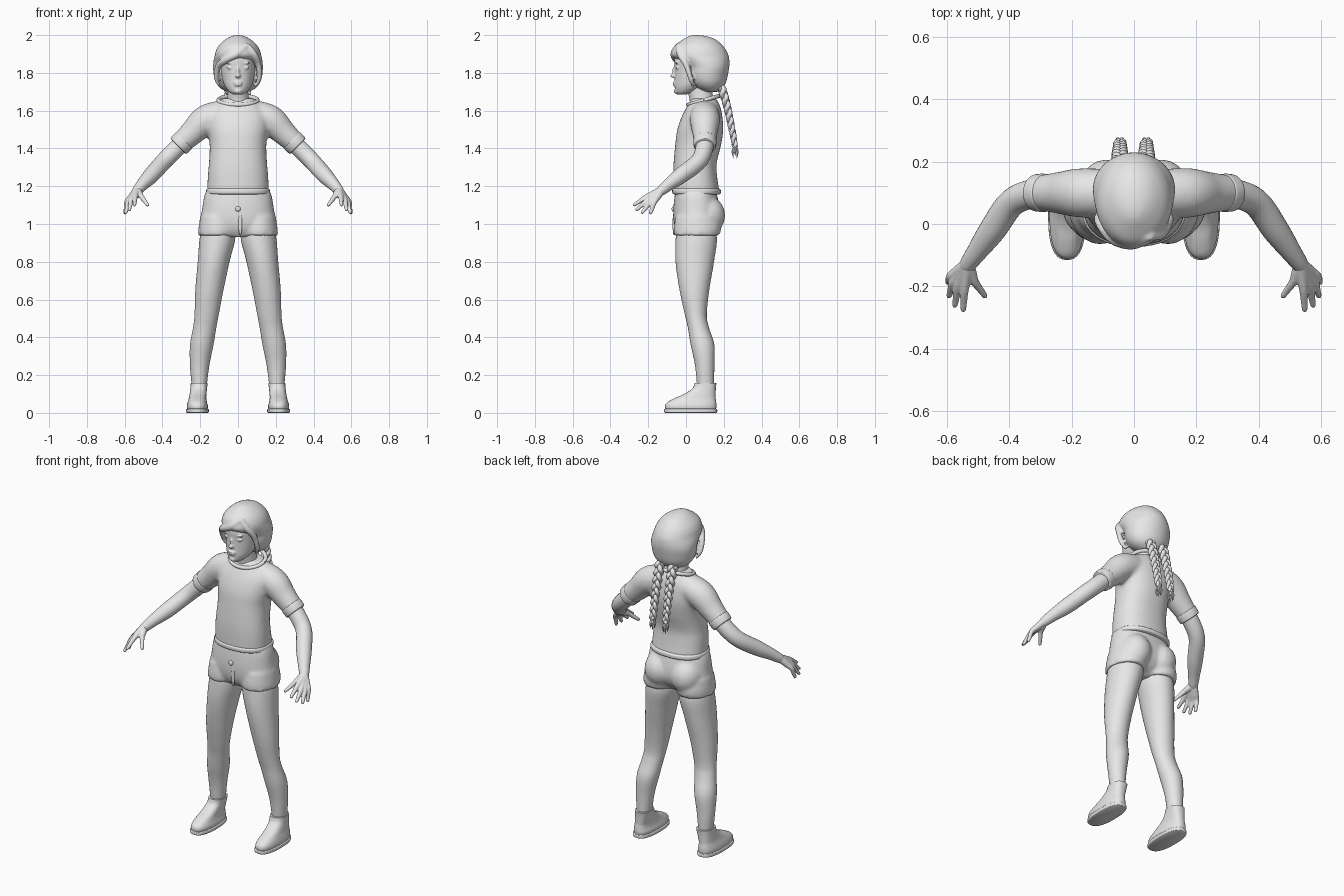
import bpy, bmesh, math
from mathutils import Vector, Matrix

if "Cube" in bpy.data.objects:
    bpy.data.objects.remove(bpy.data.objects["Cube"], do_unlink=True)

grey = bpy.data.materials.new("plain_grey")
grey.use_nodes = True
grey.diffuse_color = (0.8, 0.8, 0.8, 1)
grey.node_tree.nodes["Principled BSDF"].inputs["Base Color"].default_value = (0.8, 0.8, 0.8, 1)


def spline(keys, steps=6):
    """Smooth interpolation through key vectors of any size."""
    k = [Vector(p) for p in keys]
    k = [k[0] * 2 - k[1]] + k + [k[-1] * 2 - k[-2]]
    out = []
    for i in range(1, len(k) - 2):
        a, b, c, d = k[i - 1:i + 3]
        for s in range(steps):
            t = s / steps
            out.append((b * 2 + (c - a) * t + (a * 2 - b * 5 + c * 4 - d) * t ** 2
                        + (b * 3 - a - c * 3 + d) * t ** 3) / 2)
    return out + [k[-2]]


def skin(bm, rings):
    """Bridge a stack of rings and cap both ends."""
    loops = [[bm.verts.new(p) for p in ring] for ring in rings]
    n = len(loops[0])
    for a, b in zip(loops, loops[1:]):
        for i in range(n):
            j = (i + 1) % n
            bm.faces.new((a[i], a[j], b[j], b[i]))
    bm.faces.new(loops[0][::-1])
    bm.faces.new(loops[-1])


def stack(bm, keys, power=2.0, sides=40):
    """Level cross-sections: (z, x min, x max, y min, y max)."""
    def bend(v):
        return math.copysign(abs(v) ** (2 / power), v)
    rings = []
    for z, x0, x1, y0, y1 in spline(keys):
        ring = []
        for i in range(sides):
            a = math.tau * i / sides
            ring.append(((x0 + x1 + (x1 - x0) * bend(math.cos(a))) / 2,
                         (y0 + y1 + (y1 - y0) * bend(math.sin(a))) / 2, z))
        rings.append(ring)
    skin(bm, rings)


def centred(keys):
    return [(z, -w, w, y0, y1) for z, w, y0, y1 in keys]


def tube(bm, keys, steps=6, sides=16, ref=(1, 0.5, 0.7)):
    """Round sections across a path: (x, y, z, radius)."""
    path = spline(keys, steps)
    rings = []
    for i, p in enumerate(path):
        t = (path[min(i + 1, len(path) - 1)] - path[max(i - 1, 0)]).to_3d().normalized()
        u = t.cross(Vector(ref)).normalized()
        v = t.cross(u)
        rings.append([p.to_3d() + (u * math.cos(a) + v * math.sin(a)) * p[3]
                      for a in (math.tau * s / sides for s in range(sides))])
    skin(bm, rings)


def ball(bm, centre, radii):
    bmesh.ops.create_uvsphere(bm, u_segments=20, v_segments=12, radius=1,
                              matrix=Matrix.Translation(centre) @ Matrix.Diagonal((*radii, 1)))


def finish(name, bm, mirror=False, voxel=0, smooth=4):
    bmesh.ops.recalc_face_normals(bm, faces=bm.faces)
    mesh = bpy.data.meshes.new(name)
    bm.to_mesh(mesh)
    bm.free()
    mesh.materials.append(grey)
    obj = bpy.data.objects.new(name, mesh)
    bpy.context.collection.objects.link(obj)
    bpy.ops.object.select_all(action="DESELECT")
    obj.select_set(True)
    bpy.context.view_layer.objects.active = obj
    bpy.ops.object.shade_smooth_by_angle(angle=math.radians(50))
    if mirror:
        obj.modifiers.new("mirror", "MIRROR").use_mirror_merge = False
    if voxel:
        blend = obj.modifiers.new("blend", "REMESH")
        blend.mode = "VOXEL"
        blend.voxel_size = voxel
        blend.use_smooth_shade = True
        soften = obj.modifiers.new("soften", "SMOOTH")
        soften.factor = 0.5
        soften.iterations = smooth
    return obj


# Head with facial features
bm = bmesh.new()
stack(bm, centred([(1.685, .025, -.045, 0), (1.70, .048, -.056, .05), (1.73, .07, -.06, .1),
                   (1.77, .084, -.06, .15), (1.82, .092, -.06, .17), (1.87, .095, -.062, .18),
                   (1.92, .085, -.05, .17), (1.95, .04, -.02, .12)]))
ball(bm, (0, -.064, 1.785), (.014, .019, .012))
ball(bm, (0, -.058, 1.81), (.009, .014, .026))
ball(bm, (0, -.06, 1.749), (.024, .011, .006))
ball(bm, (0, -.06, 1.737), (.02, .011, .007))
ball(bm, (0, -.05, 1.703), (.02, .015, .014))
for side in (-1, 1):
    ball(bm, (side * .04, -.046, 1.828), (.019, .009, .009))
    ball(bm, (side * .042, -.049, 1.853), (.026, .008, .006))
finish("head", bm, voxel=.005, smooth=2)

# Neck
bm = bmesh.new()
stack(bm, centred([(1.58, .075, .02, .16), (1.65, .06, .02, .145), (1.7, .054, .01, .14),
                   (1.76, .055, .0, .14)]))
finish("neck", bm)

# Hair cap with swept fringe
bm = bmesh.new()
stack(bm, centred([(1.70, .06, .09, .17), (1.72, .095, .05, .195), (1.75, .118, .02, .212),
                   (1.79, .129, .002, .222), (1.83, .132, -.005, .229), (1.86, .13, -.035, .23),
                   (1.89, .124, -.074, .226), (1.92, .116, -.073, .212), (1.95, .098, -.055, .19),
                   (1.978, .066, -.015, .155), (1.994, .035, .015, .11), (2.0, .01, .04, .07)]))
tube(bm, [(.05, -.04, 1.95, .012), (0, -.062, 1.905, .02), (-.06, -.05, 1.872, .02),
          (-.104, -.005, 1.835, .017), (-.115, .025, 1.77, .012), (-.095, .04, 1.725, .006)])
tube(bm, [(.05, -.04, 1.95, .012), (.084, -.032, 1.9, .018), (.108, 0, 1.845, .016),
          (.112, .025, 1.77, .013), (.09, .04, 1.725, .006)])
finish("hair", bm, voxel=.007, smooth=3)

# Two plaits, each of three woven strands with a loose tuft
for label, cx in (("left", .04), ("right", -.045)):
    bm = bmesh.new()

    def centre(t):
        return Vector((cx, .18 + .08 * t ** .7, 1.73 - .32 * t))
    for strand in range(3):
        keys = []
        for i in range(49):
            t = i / 48
            a = math.tau * (2.6 * t + strand / 3)
            w = .017 * (1 - .35 * t)
            p = centre(t) + Vector((w * math.sin(a), .6 * w * math.sin(2 * a), 0))
            keys.append((*p, .0145 * (1 - .3 * t)))
        tube(bm, keys, steps=2, sides=10)
    end = centre(1)
    ball(bm, end, (.013, .013, .01))
    for k in range(6):
        a = math.tau * k / 6
        out = Vector((math.cos(a), math.sin(a), 0))
        tube(bm, [(*end, .007), (*(end + out * .014 - Vector((0, 0, .025))), .007),
                  (*(end + out * .011 - Vector((0, 0, .05 + .006 * (k % 3)))), .001)],
             steps=4, sides=6)
    finish(label + "_plait", bm)

# Shirt body and sleeves blended together
bm = bmesh.new()
stack(bm, centred([(1.163, .163, -.067, .178), (1.25, .16, -.068, .165), (1.32, .154, -.066, .162),
                   (1.42, .15, -.057, .186), (1.5, .16, -.046, .197), (1.57, .16, -.022, .192),
                   (1.62, .132, .004, .182), (1.665, .085, .03, .16)]), power=2.3)
for s in (-1, 1):
    tube(bm, [(s * .07, .1, 1.585, .075), (s * .17, .1, 1.55, .08), (s * .24, .1, 1.485, .067),
              (s * .31, .1, 1.42, .056)], sides=28)
finish("shirt", bm, voxel=.011, smooth=5)

# Shirt trims: collar, hem and cuffs
bm = bmesh.new()
ring = []
for i in range(41):
    a = math.tau * i / 40
    ring.append((.104 * math.cos(a), .095 + .083 * math.sin(a), 1.655 + .024 * math.sin(a), .011))
tube(bm, ring, steps=1, sides=10, ref=(0, 0, 1))
finish("collar", bm)

bm = bmesh.new()
stack(bm, centred([(1.157, .16, -.064, .176), (1.163, .168, -.072, .184), (1.18, .168, -.073, .184),
                   (1.188, .161, -.066, .175)]), power=2.3)
finish("shirt_hem", bm)

bm = bmesh.new()
tube(bm, [(.284, .1, 1.444, .055), (.288, .1, 1.44, .0615), (.313, .1, 1.415, .0595),
          (.317, .1, 1.411, .052)], sides=28)
finish("sleeve_cuffs", bm, mirror=True)

# Bare arms
bm = bmesh.new()
tube(bm, [(.25, .1, 1.475, .045), (.31, .1, 1.415, .047), (.39, .07, 1.335, .045),
          (.455, -.02, 1.262, .043), (.505, -.09, 1.21, .033), (.535, -.132, 1.175, .026),
          (.54, -.145, 1.167, .018)], sides=24)
finish("arms", bm, mirror=True)

# Hands: every finger runs from the wrist through its knuckle
bm = bmesh.new()
fingers = [((.512, -.185, 1.145), (.478, -.232, 1.1)), ((.545, -.215, 1.14), (.548, -.276, 1.1)),
           ((.566, -.205, 1.125), (.575, -.262, 1.075)), ((.581, -.19, 1.115), (.594, -.232, 1.06)),
           ((.589, -.168, 1.115), (.598, -.188, 1.057))]
wrist = Vector((.535, -.13, 1.178))
for knuckle, tip in fingers:
    k, t = Vector(knuckle), Vector(tip)
    tube(bm, [(*wrist, .023), (*wrist.lerp(k, .6), .018), (*k, .014), (*k.lerp(t, .6), .011),
              (*t, .0085), (*k.lerp(t, 1.1), .002)], sides=12)
finish("hands", bm, mirror=True, voxel=.004, smooth=2)

# Legs
bm = bmesh.new()
stack(bm, [(1.02, .03, .18, -.04, .13), (.93, .014, .202, -.054, .163), (.8, .045, .213, -.055, .148),
           (.65, .077, .226, -.034, .123), (.52, .102, .23, -.006, .11), (.45, .115, .238, .01, .122),
           (.36, .13, .254, .025, .15), (.25, .152, .254, .048, .15), (.13, .167, .244, .06, .148)])
finish("legs", bm, mirror=True)

# Shorts: hips, seat and short leg openings blended
bm = bmesh.new()
stack(bm, centred([(1.2, .155, -.05, .15), (1.15, .178, -.06, .165), (1.08, .19, -.067, .18),
                   (1.02, .198, -.066, .178), (.97, .18, -.055, .15), (.93, .08, -.03, .1)]), power=2.3)
for s in (-1, 1):
    ball(bm, (s * .088, .105, 1.045), (.092, .103, .105))
    stack(bm, [(1.04, s * .01, s * .2, -.055, .175), (.98, s * .006, s * .209, -.064, .186),
               (.94, s * .008, s * .212, -.064, .178)])
finish("shorts", bm, voxel=.01, smooth=4)

# Shorts button and fly
bm = bmesh.new()
ball(bm, (0, -.068, 1.08), (.014, .008, .014))
ball(bm, (.012, -.064, 1.0), (.01, .007, .06))
finish("button_and_fly", bm)

# Shoes with soles and ankle rims
bm = bmesh.new()
stack(bm, [(.012, .163, .268, -.107, .158), (.035, .159, .271, -.111, .161), (.055, .164, .267, -.1, .16),
           (.078, .168, .26, -.06, .157), (.1, .167, .256, -.01, .157), (.13, .164, .252, .034, .158),
           (.158, .16, .25, .046, .161)], power=2.5)
finish("shoes", bm, mirror=True)

bm = bmesh.new()
stack(bm, [(0, .16, .27, -.11, .16), (.004, .155, .275, -.115, .165), (.018, .155, .275, -.115, .165),
           (.022, .16, .27, -.11, .16)], power=2.5)
finish("shoe_soles", bm, mirror=True)
